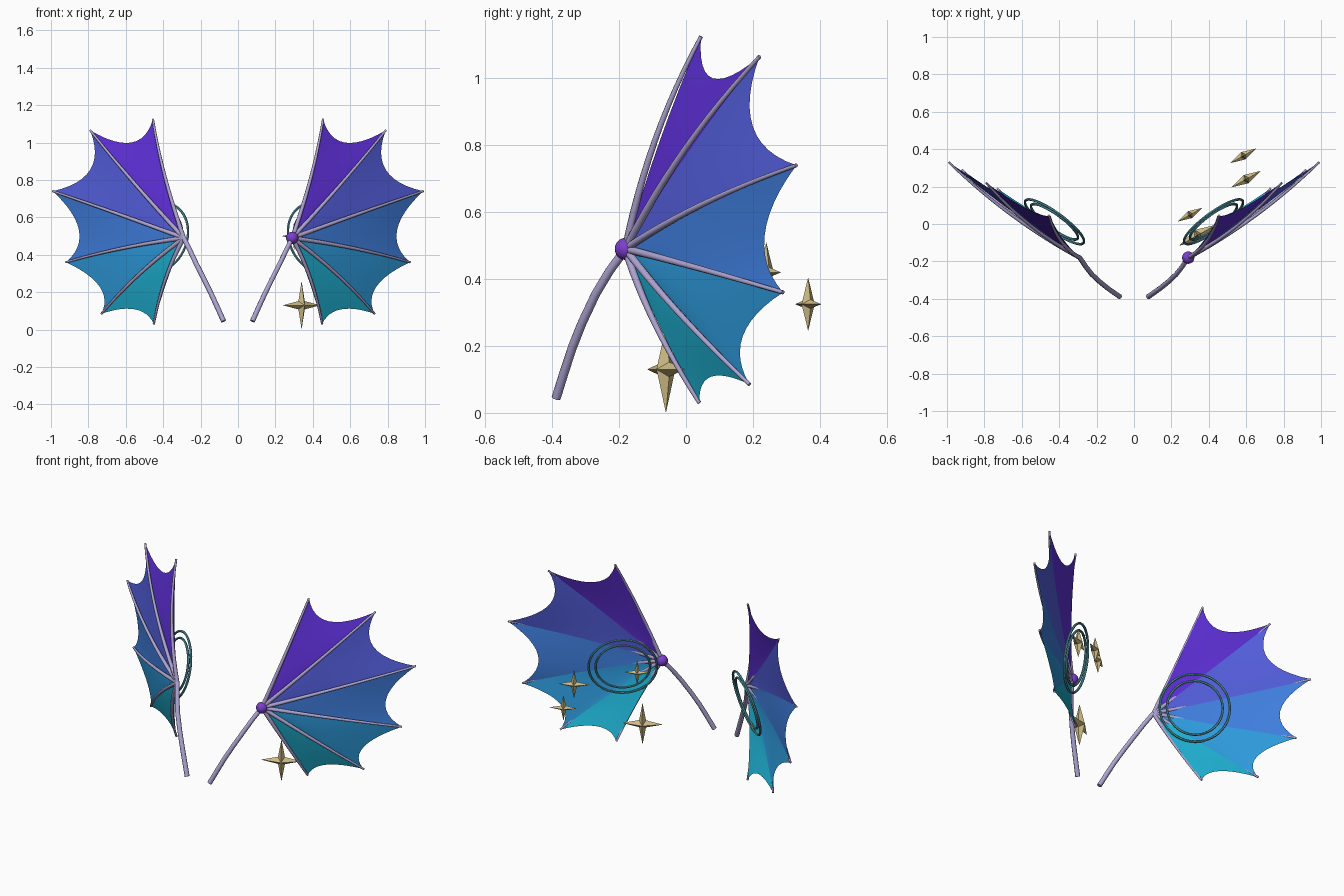
import bpy, bmesh, math
from mathutils import Vector, Matrix

if "Cube" in bpy.data.objects:
    bpy.data.objects.remove(bpy.data.objects["Cube"])

def material(name, rgb):
    m = bpy.data.materials.new(name)
    m.diffuse_color = (*rgb, 1)
    m.use_nodes = True
    m.node_tree.nodes["Principled BSDF"].inputs["Base Color"].default_value = m.diffuse_color
    return m

LAVENDER = material("lavender", (0.42, 0.37, 0.64))
PURPLE = material("hub_purple", (0.20, 0.05, 0.62))
TEAL = material("ring_teal", (0.09, 0.33, 0.40))
GOLD = material("pale_gold", (0.60, 0.49, 0.23))
PANELS = [material("violet", (0.108, 0.028, 0.66)),
          material("indigo", (0.085, 0.11, 0.70)),
          material("blue", (0.050, 0.21, 0.73)),
          material("sky_blue", (0.027, 0.33, 0.73)),
          material("cyan", (0.014, 0.46, 0.68))]

HUB = Vector((0.29, -0.18, 0.49))
FRONT = Vector((0.59, -0.81, 0))          # wing normal on the +x side
TIPS = [Vector(p) for p in ((0.455, 0.045, 1.125), (0.79, 0.22, 1.065),
        (0.99, 0.33, 0.74), (0.92, 0.29, 0.36), (0.73, 0.19, 0.085), (0.45, 0.04, 0.03))]
SCALLOPS = [Vector(p) for p in ((0.57, 0.08, 1.0), (0.79, 0.20, 0.855),
            (0.85, 0.235, 0.53), (0.74, 0.17, 0.23), (0.55, 0.075, 0.108))]

def add_mesh(name, bm, mat, smooth=None):
    bmesh.ops.recalc_face_normals(bm, faces=bm.faces)
    me = bpy.data.meshes.new(name)
    bm.to_mesh(me)
    bm.free()
    me.materials.append(mat)
    ob = bpy.data.objects.new(name, me)
    bpy.context.collection.objects.link(ob)
    if smooth:
        bpy.context.view_layer.objects.active = ob
        bpy.ops.object.select_all(action='DESELECT')
        ob.select_set(True)
        bpy.ops.object.shade_smooth_by_angle(angle=math.radians(smooth))
    return ob

def tube(name, pts, r0, r1, mat, sides=8, closed=False):
    """Round tube swept along points, tapering from r0 to r1."""
    bm, rings, n = bmesh.new(), [], len(pts)
    for i, p in enumerate(pts):
        a = pts[i - 1] if closed or i else p
        b = pts[(i + 1) % n] if closed or i < n - 1 else p
        d = (b - a).normalized()
        side = d.cross(Vector((0.59, -0.81, 0.1))).normalized()
        up = side.cross(d)
        r = r0 + (r1 - r0) * i / (n - 1)
        rings.append([bm.verts.new(p + r * (math.cos(t) * side + math.sin(t) * up))
                      for t in (math.tau * k / sides for k in range(sides))])
    for i in range(n if closed else n - 1):
        A, B = rings[i], rings[(i + 1) % n]
        for k in range(sides):
            j = (k + 1) % sides
            bm.faces.new((A[k], A[j], B[j], B[k]))
    if not closed:
        bm.faces.new(rings[0])
        bm.faces.new(rings[-1])
    return add_mesh(name, bm, mat, 50)

def flip(p, s):
    return Vector((p.x * s, p.y, p.z))

def rib_point(tip, t, bulge):
    bow = 4 * t * (1 - t)
    return HUB.lerp(tip, t) + bow * (FRONT * bulge + Vector((0, 0, 0.3 * bulge)))

def membrane(name, a, b, dip, mat, s):
    """Panel between two ribs with a scalloped outer edge."""
    NU, NV = 12, 8
    bm = bmesh.new()
    ctrl = 2 * dip - (a + b) / 2
    hub = bm.verts.new(flip(HUB, s))
    rows = []
    for j in range(1, NV + 1):
        v = j / NV
        row = []
        for i in range(NU + 1):
            u = i / NU
            edge = (1 - u) ** 2 * a + 2 * u * (1 - u) * ctrl + u * u * b
            row.append(bm.verts.new(flip(rib_point(edge, v, 0.014), s)))
        rows.append(row)
    for i in range(NU):
        bm.faces.new((hub, rows[0][i], rows[0][i + 1]))
        for A, B in zip(rows, rows[1:]):
            bm.faces.new((A[i], B[i], B[i + 1], A[i + 1]))
    add_mesh(name, bm, mat, 40)

# Wings: ribs, panels, arm and rings on both sides
ARM = [Vector(p) for p in ((0.29, -0.18, 0.49), (0.258, -0.228, 0.425), (0.225, -0.27, 0.355),
       (0.182, -0.31, 0.27), (0.145, -0.34, 0.195), (0.113, -0.363, 0.125), (0.077, -0.388, 0.045))]
RING_C = Vector((0.425, 0.012, 0.49))
RING_U = Vector((0.81, 0.59, 0))
RING_V = Vector((-0.15, 0.2, 0.97)).normalized()
for s, side in ((1, "right"), (-1, "left")):
    for i, tip in enumerate(TIPS):
        pts = [flip(rib_point(tip, k / 12, 0.03), s) for k in range(13)]
        tube(f"{side}_rib_{i + 1}", pts, 0.012, 0.006, LAVENDER)
    for i, mat in enumerate(PANELS):
        membrane(f"{side}_membrane_{i + 1}", TIPS[i], TIPS[i + 1], SCALLOPS[i], mat, s)
    tube(f"{side}_arm", [flip(p, s) for p in ARM], 0.013, 0.014, LAVENDER)
    for label, R in (("outer", 0.192), ("inner", 0.153)):
        pts = [flip(RING_C + R * (math.cos(t) * RING_U + math.sin(t) * RING_V), s)
               for t in (math.tau * k / 48 for k in range(48))]
        tube(f"{side}_{label}_ring", pts, 0.007, 0.007, TEAL, 6, True)

# Round joint on one wing only
bm = bmesh.new()
bmesh.ops.create_uvsphere(bm, u_segments=20, v_segments=12, radius=0.033,
                          matrix=Matrix.Translation(HUB))
add_mesh("hub_ball", bm, PURPLE, 60)

# Faceted four-pointed stars
def star(name, c, width, height):
    bm = bmesh.new()
    across, up, out = Vector((0.87, 0.49, 0)), Vector((0, 0, 1)), Vector((-0.49, 0.87, 0))
    rim = []
    for k in range(8):
        t, f = math.tau * k / 8, (1 if k % 2 == 0 else 0.24)
        rim.append(bm.verts.new(c + f * (width * math.cos(t) * across + height * math.sin(t) * up)))
    for sgn in (1, -1):
        apex = bm.verts.new(c + sgn * 0.28 * width * out)
        for k in range(8):
            bm.faces.new((apex, rim[k], rim[(k + 1) % 8]))
    add_mesh(name, bm, GOLD)

star("star_low", Vector((0.34, -0.06, 0.13)), 0.115, 0.13)
star("star_back", Vector((0.585, 0.365, 0.325)), 0.08, 0.08)
star("star_middle", Vector((0.60, 0.24, 0.42)), 0.09, 0.09)
star("star_inner", Vector((0.30, 0.05, 0.50)), 0.075, 0.075)
